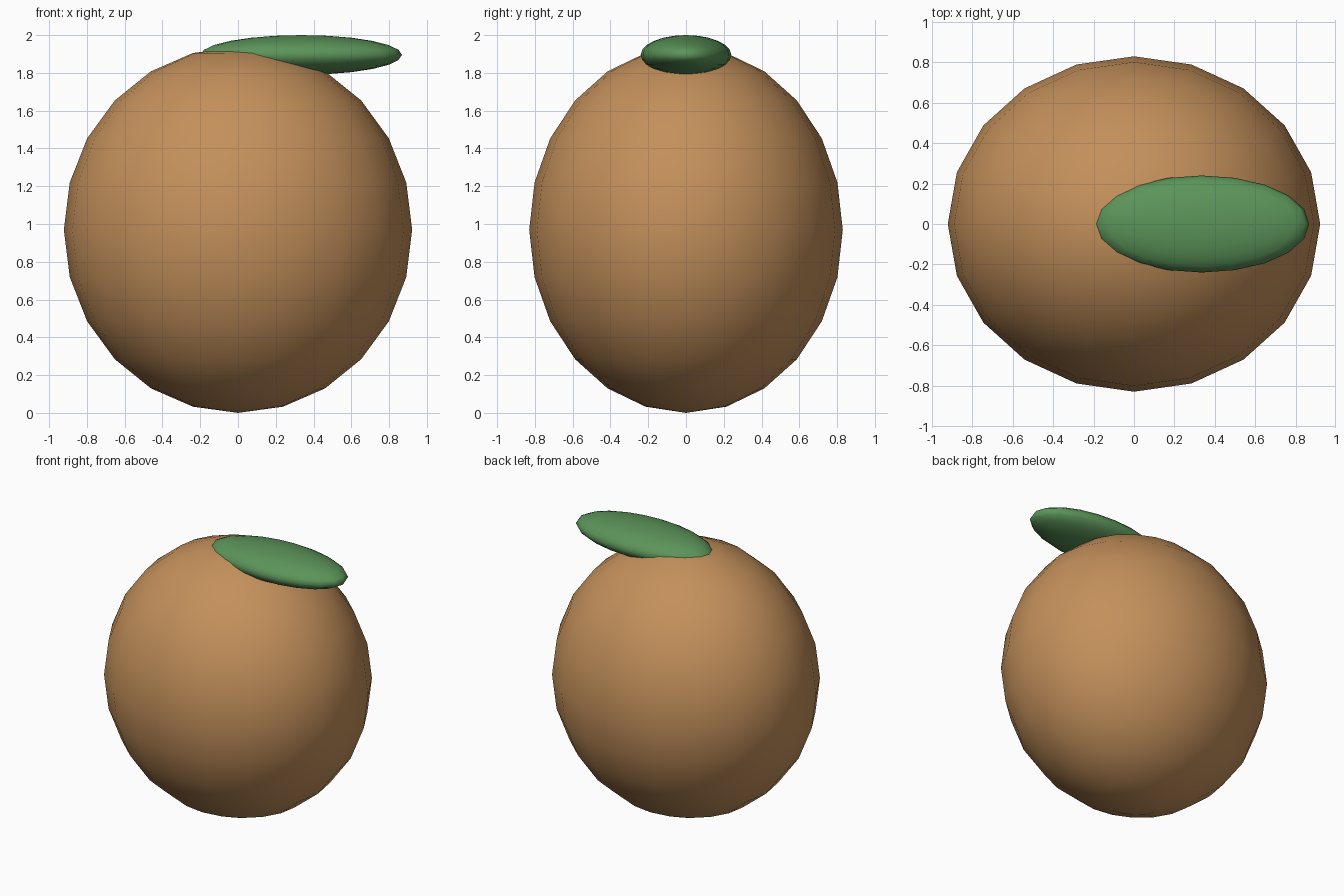
import bpy

if "Cube" in bpy.data.objects:
    bpy.data.objects.remove(bpy.data.objects["Cube"])


def material(name, rgb):
    m = bpy.data.materials.new(name)
    m.diffuse_color = (*rgb, 1.0)
    m.use_nodes = True
    m.node_tree.nodes["Principled BSDF"].inputs["Base Color"].default_value = m.diffuse_color
    return m


def ellipsoid(name, centre, radii, mat):
    bpy.ops.mesh.primitive_uv_sphere_add(segments=20, ring_count=12, radius=1.0)
    ob = bpy.context.object
    ob.name = name
    # bake the proportions into the mesh
    for v in ob.data.vertices:
        v.co = [c + r * p for c, r, p in zip(centre, radii, v.co)]
    ob.data.materials.append(mat)
    bpy.ops.object.shade_smooth()
    return ob


# Fruit body, standing on the ground
ellipsoid("fruit", (0, 0, 0.969), (0.922, 0.83, 0.969),
          material("tan brown", (0.55, 0.28, 0.105)))

# Flat leaf lying across the top, pointing to +x
ellipsoid("leaf", (0.335, 0, 1.895), (0.533, 0.24, 0.105),
          material("leaf green", (0.105, 0.295, 0.1)))
